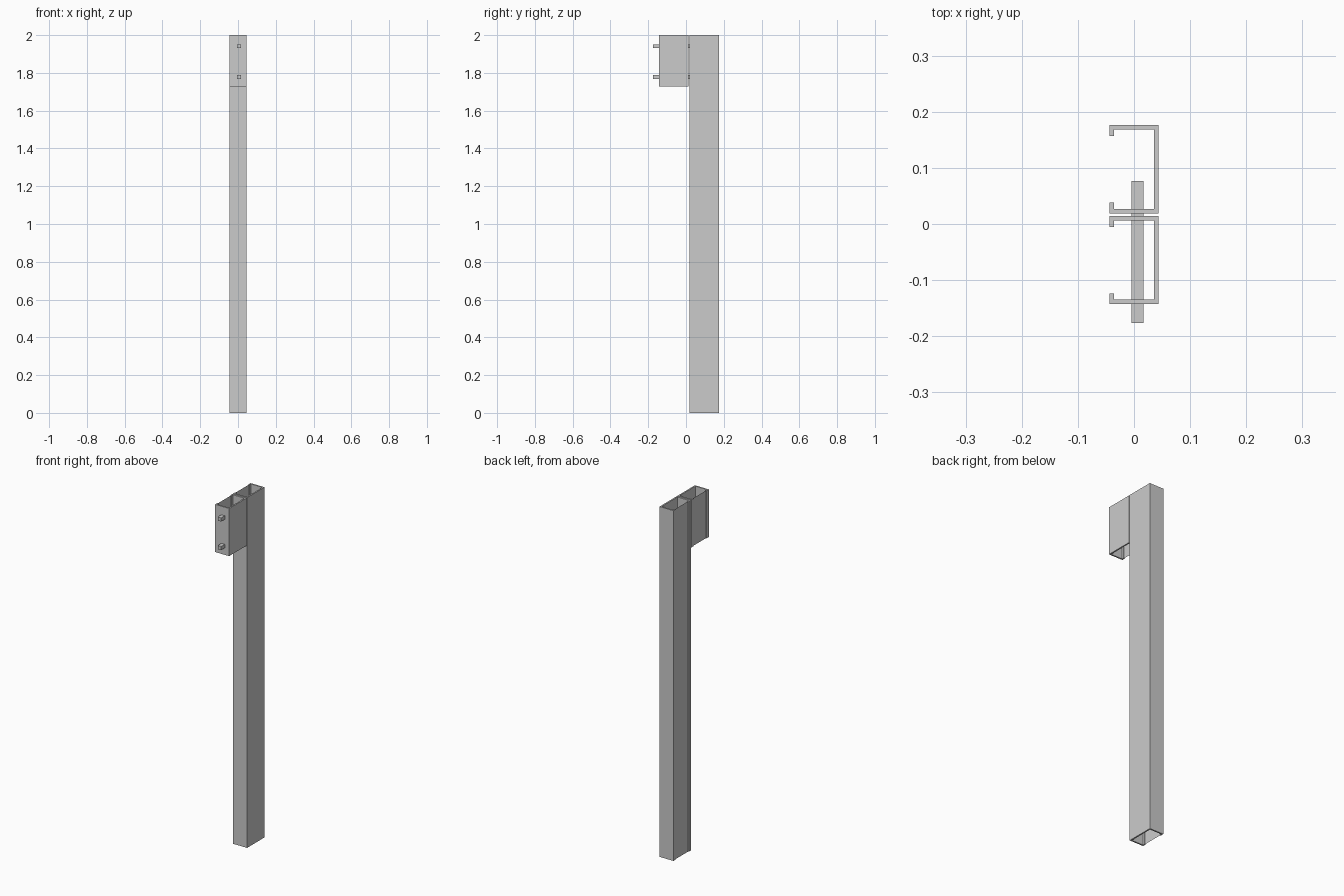
import bpy, bmesh

if "Cube" in bpy.data.objects:
    bpy.data.objects.remove(bpy.data.objects["Cube"])


def add_object(name, bm):
    mesh = bpy.data.meshes.new(name)
    bm.to_mesh(mesh)
    bm.free()
    bpy.context.collection.objects.link(bpy.data.objects.new(name, mesh))


def channel(name, y0, y1, z0, z1):
    """Lipped C-channel facing -x, with a thin sheet closing its slot."""
    x0, x1, t, lip = -0.044, 0.044, 0.008, 0.019
    profile = [(x1, y0), (x1, y1), (x0, y1), (x0, y1 - lip),
               (x0 + t, y1 - lip), (x0 + t, y1 - t), (x1 - t, y1 - t),
               (x1 - t, y0 + t), (x0 + t, y0 + t), (x0 + t, y0 + lip),
               (x0, y0 + lip), (x0, y0)]
    bm = bmesh.new()
    face = bm.faces.new([bm.verts.new((x, y, z0)) for x, y in profile])
    ext = bmesh.ops.extrude_face_region(bm, geom=[face])
    top = [v for v in ext["geom"] if isinstance(v, bmesh.types.BMVert)]
    bmesh.ops.translate(bm, verts=top, vec=(0, 0, z1 - z0))
    bmesh.ops.recalc_face_normals(bm, faces=bm.faces)
    add_object(name, bm)

    # Sheet between the lips, facing -x
    bm = bmesh.new()
    x, a, b = x0 + t / 2, y0 + lip, y1 - lip
    bm.faces.new([bm.verts.new(p) for p in
                  ((x, b, z0), (x, a, z0), (x, a, z1), (x, b, z1))])
    bmesh.ops.recalc_face_normals(bm, faces=bm.faces)
    bm.faces.ensure_lookup_table()
    if bm.faces[0].normal.x > 0:
        bm.faces[0].normal_flip()
    add_object(name + "_cover", bm)


# Tall post and short bracket in front of it
channel("post_channel", 0.019, 0.176, 0, 2)
channel("bracket_channel", -0.143, 0.014, 1.728, 2)

# Two square bolts through the bracket into the post
for name, z in (("upper_bolt", 1.941), ("lower_bolt", 1.778)):
    y0, y1 = -0.176, 0.077
    bpy.ops.mesh.primitive_cube_add(size=1, location=(0.006, (y0 + y1) / 2, z))
    bolt = bpy.context.object
    bolt.name = name
    bolt.scale = (0.021, y1 - y0, 0.021)
